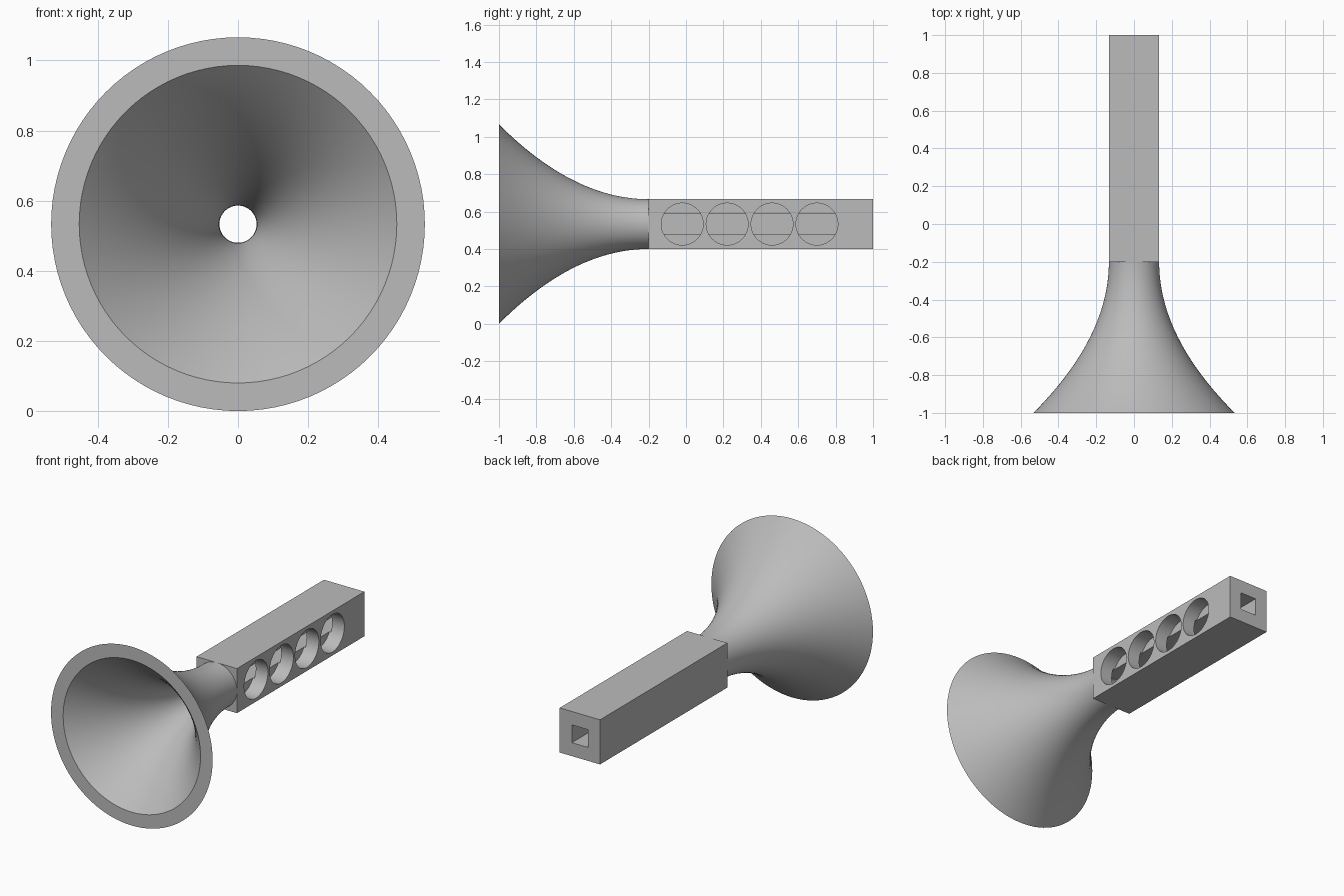
import bpy, bmesh, math
from mathutils import Matrix, Vector

cube = bpy.data.objects.get("Cube")
if cube:
    bpy.data.objects.remove(cube, do_unlink=True)

AXIS_Z = 0.533        # height of the bore axis
HALF = 0.133          # half width of the body and outer radius of the bell neck
BORE = 0.053          # half width of the channel and radius of the bell bore
JOINT = -0.2          # where the bell meets the body

grey = bpy.data.materials.new("plain_grey")
grey.use_nodes = True
colour = (0.5, 0.5, 0.5, 1)
grey.diffuse_color = colour
grey.node_tree.nodes["Principled BSDF"].inputs["Base Color"].default_value = colour


def add_object(name, bm):
    bmesh.ops.recalc_face_normals(bm, faces=bm.faces)
    mesh = bpy.data.meshes.new(name)
    bm.to_mesh(mesh)
    bm.free()
    mesh.materials.append(grey)
    obj = bpy.data.objects.new(name, mesh)
    bpy.context.collection.objects.link(obj)
    return obj


def box(name, centre, size):
    bm = bmesh.new()
    bmesh.ops.create_cube(bm, size=1, matrix=Matrix.Translation(centre) @ Matrix.Diagonal((*size, 1)))
    return add_object(name, bm)


def cylinder_x(name, centre, radius, length):
    bm = bmesh.new()
    bmesh.ops.create_cone(bm, cap_ends=True, segments=64, radius1=radius, radius2=radius, depth=length,
                          matrix=Matrix.Translation(centre) @ Matrix.Rotation(math.pi / 2, 4, "Y"))
    return add_object(name, bm)


def select_only(obj):
    bpy.ops.object.select_all(action="DESELECT")
    obj.select_set(True)
    bpy.context.view_layer.objects.active = obj


def cut(target, cutter):
    select_only(target)
    mod = target.modifiers.new("cut", "BOOLEAN")
    mod.operation = "DIFFERENCE"
    mod.solver = "EXACT"
    mod.object = cutter
    bpy.ops.object.modifier_apply(modifier=mod.name)
    bpy.data.objects.remove(cutter, do_unlink=True)


# Flared bell: the same parabolic flare outside and inside, spun about the bore axis
STEPS = 32
flare = [(JOINT - 0.8 * i / STEPS, 0.4 * (i / STEPS) ** 2) for i in range(STEPS + 1)]
profile = [(y, HALF + r) for y, r in flare] + [(y, BORE + r) for y, r in reversed(flare)]
bm = bmesh.new()
verts = [bm.verts.new((0, y, AXIS_Z + r)) for y, r in profile]
edges = [bm.edges.new((a, b)) for a, b in zip(verts, verts[1:] + verts[:1])]
bmesh.ops.spin(bm, geom=verts + edges, cent=(0, 0, AXIS_Z), axis=(0, 1, 0),
               angle=math.tau, steps=96, use_duplicate=False)
bmesh.ops.remove_doubles(bm, verts=bm.verts, dist=0.0005)
bell = add_object("bell", bm)

# Square body with a square channel along its length
body = box("body", (0, (1 + JOINT) / 2, AXIS_Z), (2 * HALF, 1 - JOINT, 2 * HALF))
cut(body, box("channel_cutter", (0, 0.4, AXIS_Z), (2 * BORE, 2, 2 * BORE)))

# Row of four round finger holes reaching the channel from the left side
DEPTH = 0.09
for i in range(4):
    centre = Vector((HALF - DEPTH + 0.1, -0.02 + 0.24 * i, AXIS_Z))
    cut(body, cylinder_x("hole_cutter", centre, 0.112, 0.2))

for obj in (bell, body):
    select_only(obj)
    bpy.ops.object.shade_smooth_by_angle(angle=math.radians(30))
